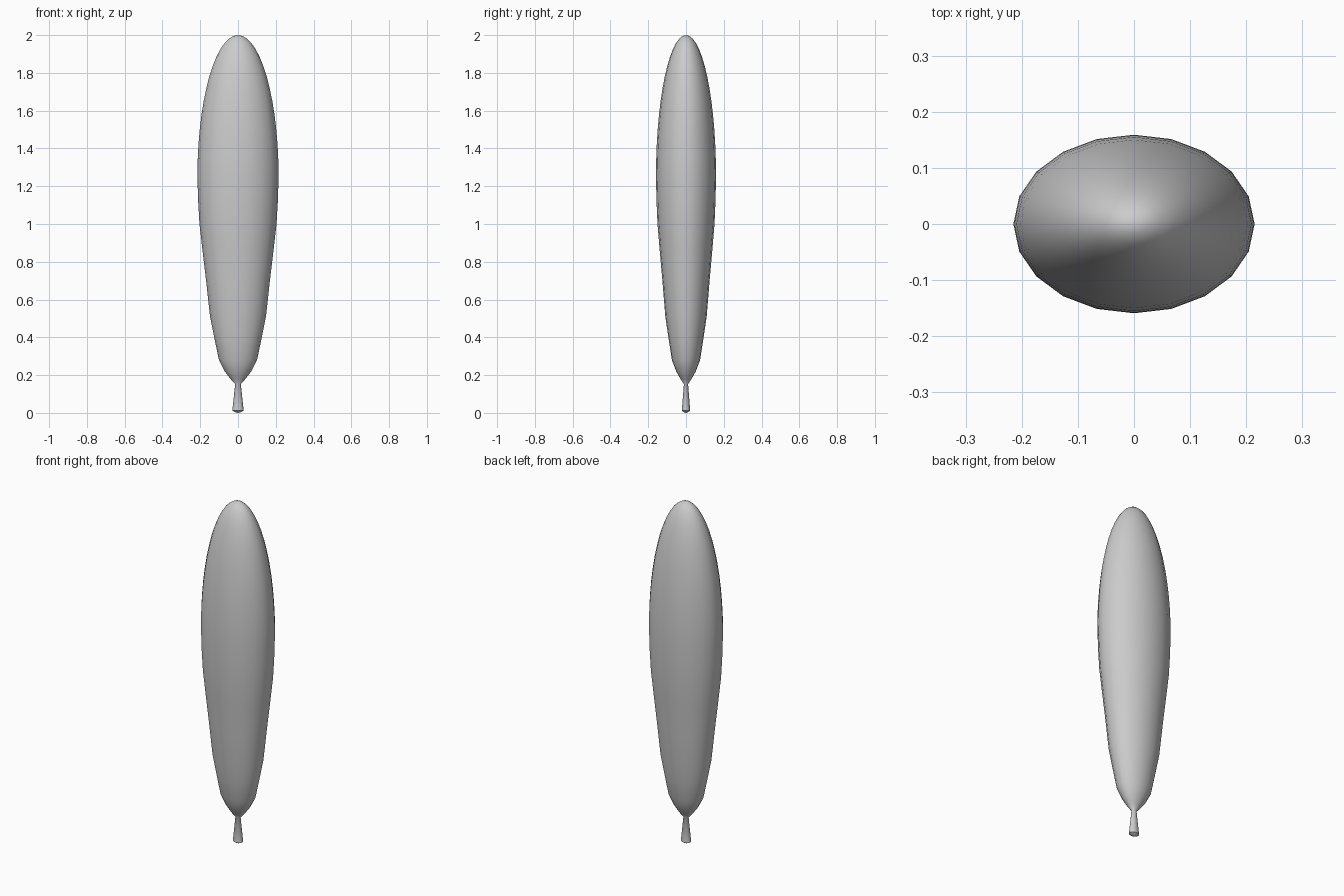
import bpy, bmesh, math

if "Cube" in bpy.data.objects:
    bpy.data.objects.remove(bpy.data.objects["Cube"])

SIDES = 20
FLAT = 0.74  # depth / width of the oval cross-section


def lathe(name, profile, start_tip=None, end_tip=None, angle=60):
    """Oval lathe: rings of (radius, z), optionally closed by tip points."""
    bm = bmesh.new()
    rings = []
    for r, z in profile:
        rings.append([bm.verts.new((r * math.cos(2 * math.pi * i / SIDES),
                                    r * FLAT * math.sin(2 * math.pi * i / SIDES), z))
                      for i in range(SIDES)])
    for a, b in zip(rings, rings[1:]):
        for i in range(SIDES):
            j = (i + 1) % SIDES
            bm.faces.new((a[i], a[j], b[j], b[i]))
    for tip, ring in ((start_tip, rings[0]), (end_tip, rings[-1])):
        if tip is not None:
            v = bm.verts.new((0, 0, tip))
            for i in range(SIDES):
                bm.faces.new((ring[i], ring[(i + 1) % SIDES], v))
    bmesh.ops.recalc_face_normals(bm, faces=bm.faces[:])
    me = bpy.data.meshes.new(name)
    bm.to_mesh(me)
    bm.free()
    ob = bpy.data.objects.new(name, me)
    bpy.context.collection.objects.link(ob)
    bpy.ops.object.select_all(action='DESELECT')
    ob.select_set(True)
    bpy.context.view_layer.objects.active = ob
    bpy.ops.object.shade_smooth_by_angle(angle=math.radians(angle))
    return ob


# Long balloon: flared mouth, pinched neck, tapered body, elliptical dome
mouth = [(0.012, 0.003), (0.03, 0.012), (0.015, 0.152)]
body = [(0.04, 0.18), (0.07, 0.22), (0.101, 0.28), (0.126, 0.40), (0.148, 0.51),
        (0.169, 0.70), (0.188, 0.86), (0.204, 1.0), (0.211, 1.12)]
dome = [(0.215 * math.cos(t), 1.25 + 0.75 * math.sin(t))
        for t in (math.pi / 2 * k / 14 for k in range(14))]
lathe("balloon", mouth + body + dome, start_tip=0.0, end_tip=2.0)
